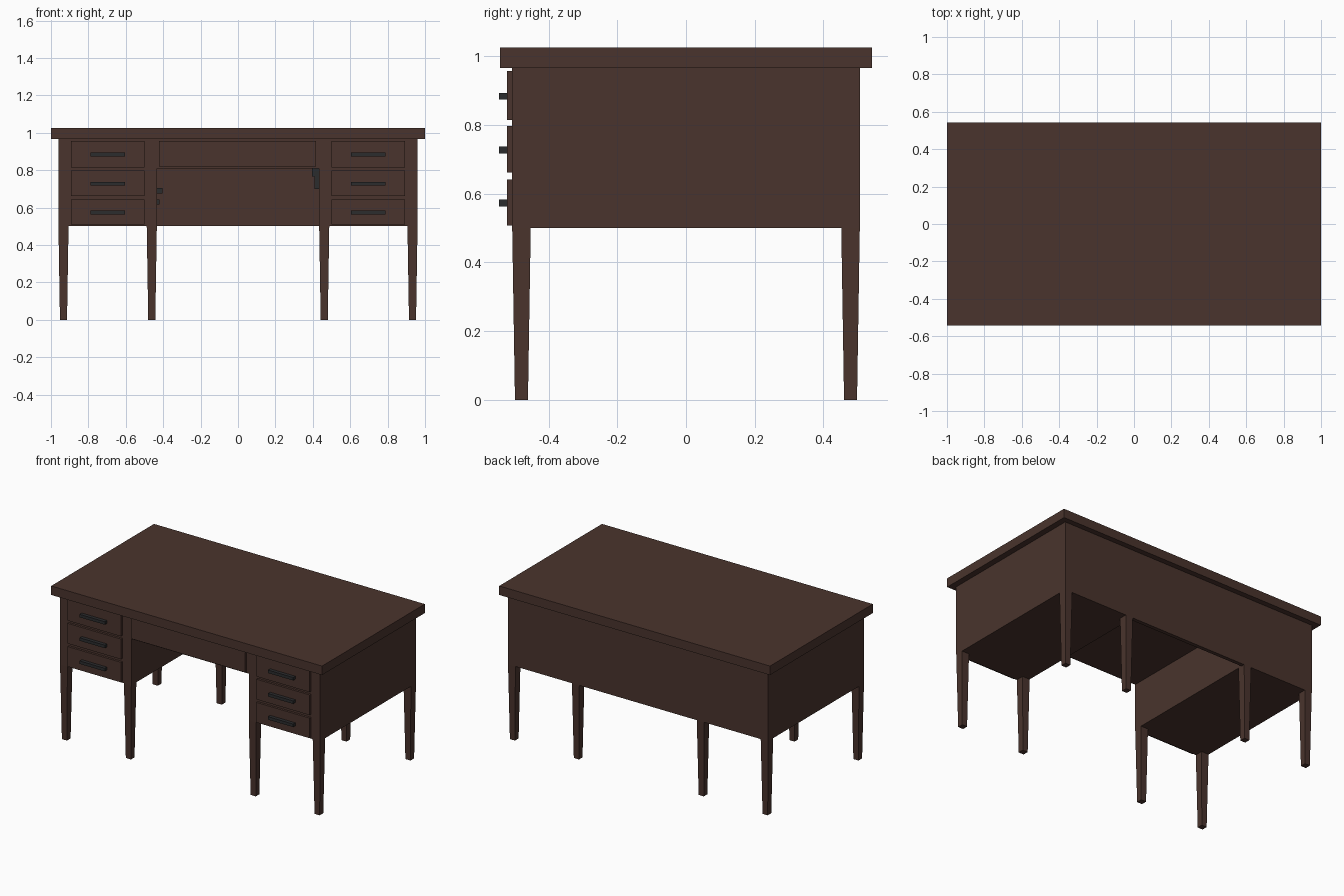
import bpy, bmesh

if "Cube" in bpy.data.objects:
    bpy.data.objects.remove(bpy.data.objects["Cube"])

def material(name, rgb):
    m = bpy.data.materials.new(name)
    m.diffuse_color = (*rgb, 1)
    m.use_nodes = True
    m.node_tree.nodes["Principled BSDF"].inputs["Base Color"].default_value = m.diffuse_color
    return m

WOOD = material("dark_walnut", (0.068, 0.034, 0.026))
METAL = material("black_metal", (0.024, 0.025, 0.027))

def box(name, x, y, z, mat=WOOD, taper=1.0):
    """Box from (min, max) ranges; taper scales the bottom face about its centre."""
    bm = bmesh.new()
    bmesh.ops.create_cube(bm, size=1)
    c = [(r[0] + r[1]) / 2 for r in (x, y, z)]
    s = [r[1] - r[0] for r in (x, y, z)]
    for v in bm.verts:
        k = taper if v.co.z < 0 else 1.0
        v.co = (c[0] + v.co.x * s[0] * k, c[1] + v.co.y * s[1] * k, c[2] + v.co.z * s[2])
    me = bpy.data.meshes.new(name)
    bm.to_mesh(me)
    bm.free()
    me.materials.append(mat)
    ob = bpy.data.objects.new(name, me)
    bpy.context.collection.objects.link(ob)
    return ob

def span(side, a, b):
    return tuple(sorted((side * a, side * b)))

Y = 0.506          # half depth of the carcass
BOTTOM, TOP = 0.5, 0.966

# Table top
box("desk_top", (-1, 1), (-0.542, 0.542), (TOP, 1.026))

# Pedestals, drawers, handles and legs on both sides
for side, label in ((-1, "left"), (1, "right")):
    box(f"{label}_pedestal", span(side, 0.434, 0.96), (-Y, Y), (BOTTOM, TOP))
    for i, (z0, z1) in enumerate(((0.815, 0.957), (0.662, 0.797), (0.508, 0.642))):
        box(f"{label}_drawer_{i + 1}", span(side, 0.5, 0.894), (-0.521, -Y + 0.005), (z0, z1))
        zc = (z0 + z1) / 2 - 0.002
        box(f"{label}_handle_{i + 1}", span(side, 0.603, 0.788), (-0.544, -0.519),
            (zc - 0.01, zc + 0.01), METAL)
    for place, x0, x1 in (("outer", 0.906, 0.96), ("inner", 0.434, 0.488)):
        for end, sy in (("front", -1), ("back", 1)):
            box(f"{label}_{place}_{end}_leg", span(side, x0, x1), span(sy, Y - 0.054, Y),
                (0, BOTTOM + 0.001), taper=0.7)

# Kneehole: centre drawer box, its front, and the rear modesty panel
box("centre_drawer_case", (-0.434, 0.434), (-Y, Y), (0.81, TOP))
box("centre_drawer_front", (-0.423, 0.418), (-0.521, -Y + 0.005), (0.82, 0.957))
box("modesty_panel", (-0.434, 0.434), (Y - 0.025, Y), (BOTTOM, TOP))

# Small metal fittings inside the kneehole
box("left_upper_fitting", (-0.434, -0.405), (0.42, 0.482), (0.675, 0.705), METAL)
box("left_lower_fitting", (-0.434, -0.42), (0.42, 0.482), (0.615, 0.642), METAL)
box("right_upper_fitting", (0.395, 0.434), (0.42, 0.482), (0.765, 0.81), METAL)
box("right_lower_fitting", (0.41, 0.434), (0.42, 0.482), (0.7, 0.765), METAL)
